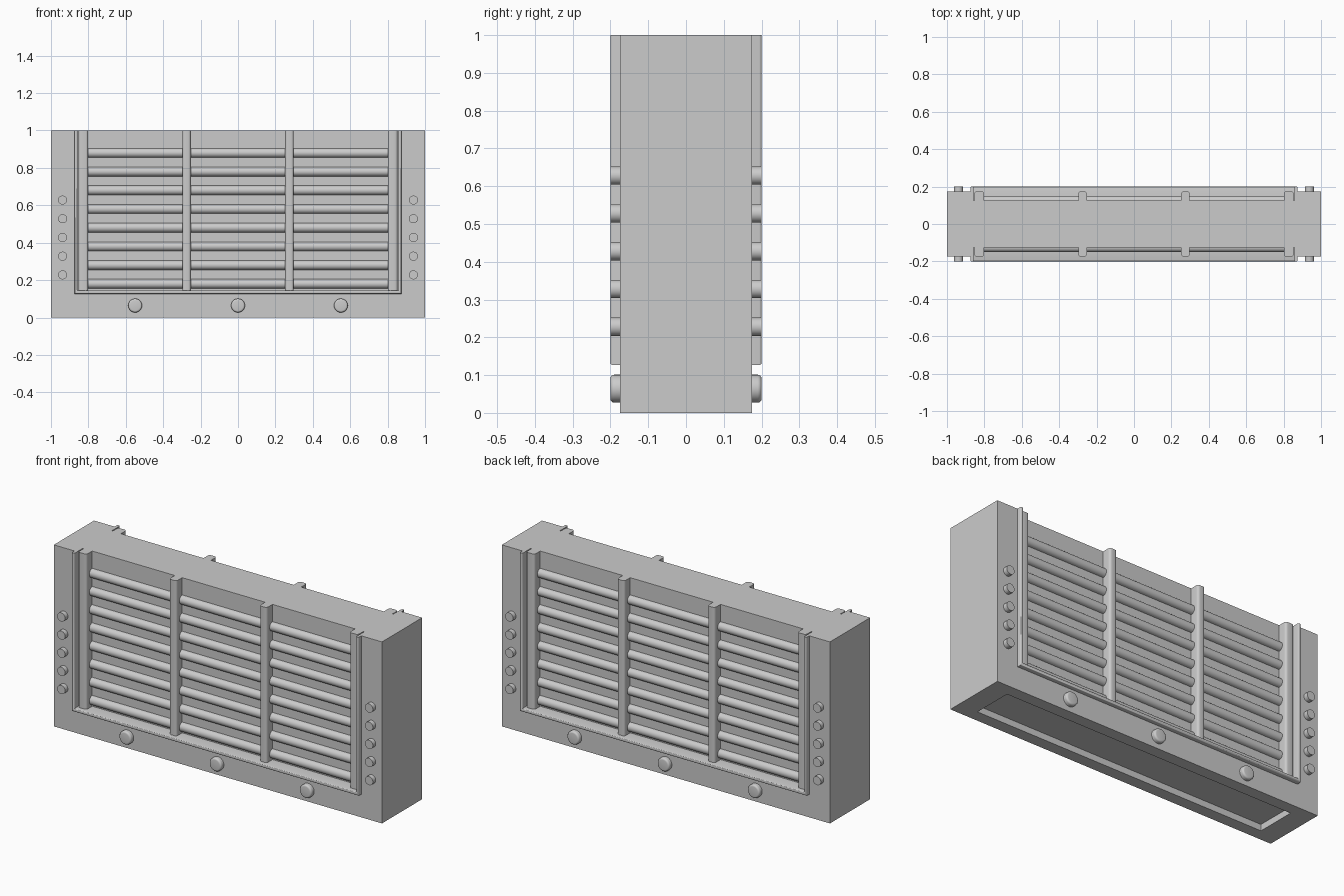
import bpy, bmesh, math
from mathutils import Vector

if "Cube" in bpy.data.objects:
    bpy.data.objects.remove(bpy.data.objects["Cube"])

HALF_Y, FLOOR_Y, LIP_Y = 0.175, 0.125, 0.2


def finish(bm, name, mirror=True, smooth=True):
    """Turn a bmesh into an object; front parts are mirrored to the back."""
    bmesh.ops.recalc_face_normals(bm, faces=bm.faces)
    me = bpy.data.meshes.new(name)
    bm.to_mesh(me)
    bm.free()
    ob = bpy.data.objects.new(name, me)
    bpy.context.collection.objects.link(ob)
    bpy.ops.object.select_all(action='DESELECT')
    ob.select_set(True)
    bpy.context.view_layer.objects.active = ob
    if smooth:
        bpy.ops.object.shade_smooth_by_angle(angle=math.radians(35))
    if mirror:
        mod = ob.modifiers.new("front_to_back", 'MIRROR')
        mod.use_axis = (False, True, False)
        mod.use_clip = False
        mod.use_mirror_merge = False
    return ob


def prism(points, sweep):
    """Extrude a planar outline (3D points) along a vector."""
    bm = bmesh.new()
    face = bm.faces.new([bm.verts.new(p) for p in points])
    new = bmesh.ops.extrude_face_region(bm, geom=[face], use_keep_orig=True)
    bmesh.ops.translate(bm, vec=Vector(sweep),
                        verts=[v for v in new['geom'] if isinstance(v, bmesh.types.BMVert)])
    return bm


def box(x0, x1, y0, y1, z0, z1):
    return prism([(x0, y0, z0), (x1, y0, z0), (x1, y1, z0), (x0, y1, z0)], (0, 0, z1 - z0))


def round_edges(bm, test, width, segments=4):
    edges = [e for e in bm.edges if test(e.verts[0].co, e.verts[1].co)]
    bmesh.ops.bevel(bm, geom=edges, offset=width, segments=segments, profile=0.5, affect='EDGES')


def button(name, x, z, r, edge=0.0):
    """Round stud standing on the front face."""
    ring = [(x + r * math.cos(a), -HALF_Y + 0.01, z + r * math.sin(a))
            for a in (2 * math.pi * i / 32 for i in range(32))]
    bm = prism(ring, (0, -LIP_Y + HALF_Y - 0.01, 0))
    if edge:
        round_edges(bm, lambda a, b: max(a.y, b.y) < -LIP_Y + 1e-4, edge)
    return finish(bm, name)


# Main block with open-topped recesses front and back, and a shallow hollow below
body = finish(box(-1, 1, -HALF_Y, HALF_Y, 0, 1), "body", mirror=False, smooth=False)
cutters = [
    finish(box(-0.87, 0.87, -0.3, -FLOOR_Y, 0.13, 1.2), "front_cutter", False, False),
    finish(box(-0.87, 0.87, FLOOR_Y, 0.3, 0.13, 1.2), "back_cutter", False, False),
    finish(box(-0.885, 0.885, -0.11, 0.11, -0.1, 0.035), "base_cutter", False, False),
]
bpy.context.view_layer.objects.active = body
for cutter in cutters:
    mod = body.modifiers.new(cutter.name, 'BOOLEAN')
    mod.operation, mod.solver, mod.object = 'DIFFERENCE', 'EXACT', cutter
    bpy.ops.object.modifier_apply(modifier=mod.name)
for cutter in cutters:
    bpy.data.objects.remove(cutter)

# U-shaped lip around the recess
xo, xi, zo, zi = 0.874, 0.858, 0.127, 0.145
outline = [(-xo, 1), (-xo, zo), (xo, zo), (xo, 1), (xi, 1), (xi, zi), (-xi, zi), (-xi, 1)]
bm = prism([(x, -FLOOR_Y + 0.003, z) for x, z in outline], (0, FLOOR_Y - 0.003 - LIP_Y, 0))
round_edges(bm, lambda a, b: max(a.y, b.y) < -LIP_Y + 1e-4 and min(a.z, b.z) < 0.9, 0.006, 3)
finish(bm, "recess_lip")

# Upright bars
for i, (x, w) in enumerate([(-0.827, 0.052), (-0.275, 0.045), (0.275, 0.045), (0.827, 0.052)]):
    bm = box(x - w / 2, x + w / 2, -0.175, -FLOOR_Y + 0.005, 0.145, 1)
    round_edges(bm, lambda a, b: max(a.y, b.y) < -0.17 and abs(a.z - b.z) > 0.5, 0.013)
    finish(bm, f"upright_bar_{i + 1}")

# Half-round horizontal slats
for i in range(8):
    z, r = 0.18 + 0.1 * i, 0.025
    arc = [(-0.81, -FLOOR_Y - r * math.sin(math.pi * k / 12), z + r * math.cos(math.pi * k / 12))
           for k in range(13)]
    arc += [(-0.81, -FLOOR_Y + 0.005, z - r), (-0.81, -FLOOR_Y + 0.005, z + r)]
    finish(prism(arc, (1.62, 0, 0)), f"slat_{i + 1}")

# Small flat rivets on both side posts
for side, x in (("left", -0.938), ("right", 0.938)):
    for i in range(5):
        button(f"rivet_{side}_{i + 1}", x, 0.228 + 0.1 * i, 0.024)

# Larger rounded knobs along the bottom rail
for i, x in enumerate((-0.55, 0, 0.55)):
    button(f"knob_{i + 1}", x, 0.064, 0.037, edge=0.01)
